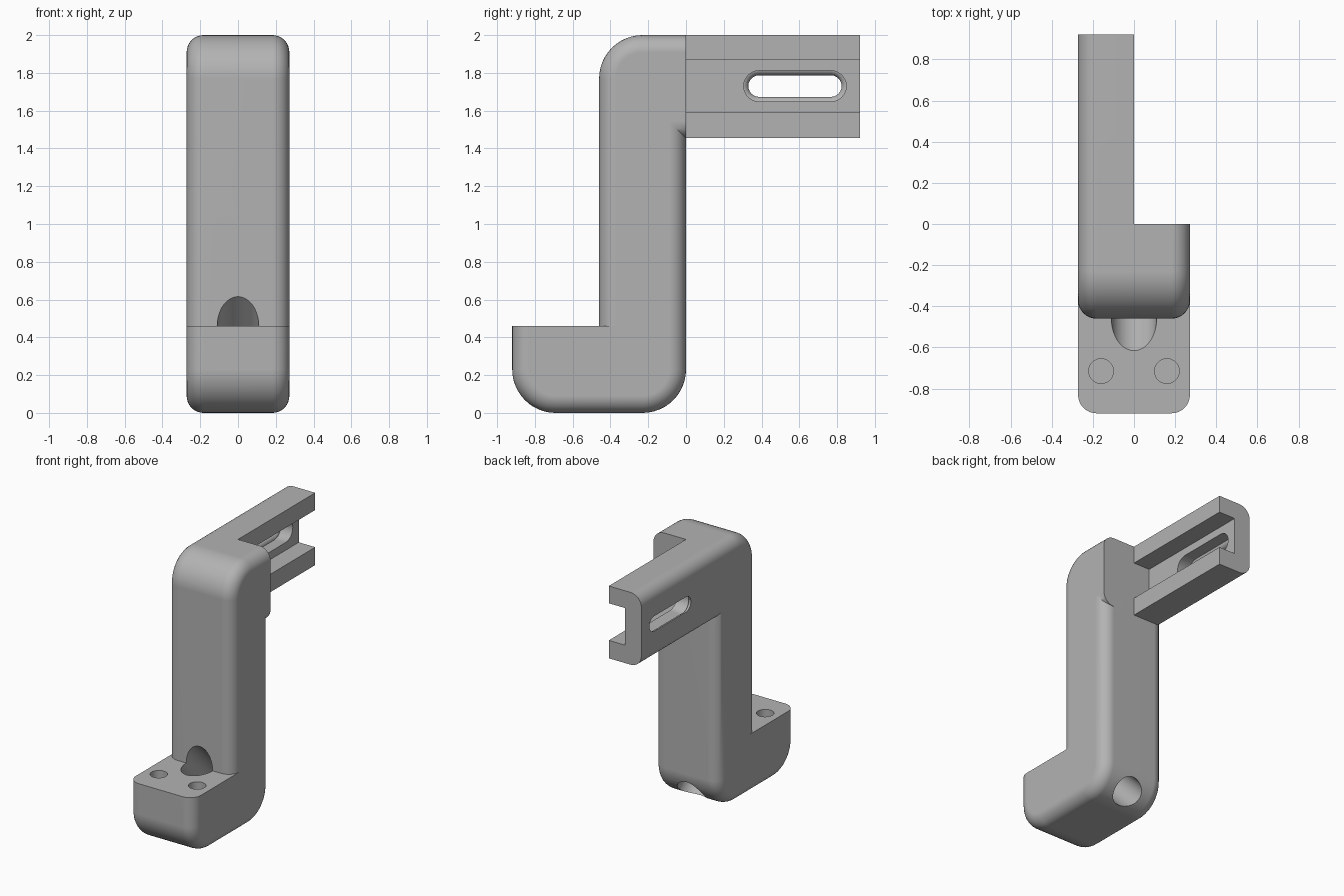
import bpy
import bmesh
from math import sin, cos, pi, sqrt, radians
from mathutils import Vector

if "Cube" in bpy.data.objects:
    bpy.data.objects.remove(bpy.data.objects["Cube"])

HALF = 0.272      # half width
EDGE = 0.09       # side edge rounding
BEND = 0.23       # large corner radius
FRONT, COLUMN, BACK = -0.92, -0.46, 0.92
FOOT_TOP, ARM_BOTTOM, TOP = 0.46, 1.455, 2.0

grey = bpy.data.materials.new("mid grey")
grey.use_nodes = True
colour = (0.45, 0.45, 0.45, 1)
grey.diffuse_color = colour
grey.node_tree.nodes["Principled BSDF"].inputs["Base Color"].default_value = colour


def loft(name, loops):
    """Skin a closed solid through matching loops of points."""
    bm = bmesh.new()
    rings = [[bm.verts.new(p) for p in loop] for loop in loops]
    n = len(rings[0])
    for a, b in zip(rings, rings[1:]):
        for i in range(n):
            j = (i + 1) % n
            bm.faces.new((a[i], a[j], b[j], b[i]))
    bm.faces.new(rings[0][::-1])
    bm.faces.new(rings[-1])
    bmesh.ops.recalc_face_normals(bm, faces=bm.faces)
    mesh = bpy.data.meshes.new(name)
    bm.to_mesh(mesh)
    bm.free()
    mesh.materials.append(grey)
    obj = bpy.data.objects.new(name, mesh)
    bpy.context.collection.objects.link(obj)
    return obj


def arc(cy, cz, r, start, end, steps=12):
    angles = [radians(start + (end - start) * i / steps) for i in range(steps + 1)]
    return [(cy + r * cos(a), cz + r * sin(a)) for a in angles]


def outline(d):
    """Side outline shrunk by d, keeping the foot top and arm end in place."""
    r = BEND - d
    return ([(FRONT + d, FOOT_TOP), (COLUMN + d, FOOT_TOP)]
            + arc(COLUMN + BEND, TOP - BEND, r, 180, 90)
            + [(BACK, TOP - d), (BACK, ARM_BOTTOM + d), (-d, ARM_BOTTOM + d)]
            + arc(-BEND, BEND, r, 0, -90)
            + arc(FRONT + BEND, BEND, r, -90, -180))


def box(name, lo, hi):
    def ring(z):
        return [(lo[0], lo[1], z), (hi[0], lo[1], z), (hi[0], hi[1], z), (lo[0], hi[1], z)]
    return loft(name, [ring(lo[2]), ring(hi[2])])


def drill(name, start, end, r, steps=48):
    start, end = Vector(start), Vector(end)
    turn = (end - start).to_track_quat('Z', 'Y')
    ring = [turn @ Vector((r * cos(2 * pi * i / steps), r * sin(2 * pi * i / steps), 0))
            for i in range(steps)]
    return loft(name, [[c + p for p in ring] for c in (start, end)])


def slot_ring(x, r):
    pts = arc(0.767, 1.73, r, -90, 90) + arc(0.387, 1.73, r, 90, 270)
    return [(x, y, z) for y, z in pts]


# Bracket: foot, column and arm with rounded sides
sections = []
for i in range(9):
    a = pi / 2 * i / 8
    sections.append((-HALF + EDGE * (1 - cos(a)), EDGE * (1 - sin(a))))
sections += [(-x, d) for x, d in reversed(sections)]
bracket = loft("bracket", [[(x, y, z) for y, z in outline(d)] for x, d in sections])

# Slot with a rounded outer rim
rim = 0.035
slot = [slot_ring(-0.4, 0.057 + rim)]
for i in range(7):
    a = pi / 2 * i / 6
    slot.append(slot_ring(-HALF + rim * sin(a), 0.057 + rim * (1 - cos(a))))
slot.append(slot_ring(0.1, 0.057))

cutters = [
    box("arm_half_cutter", (0, 0, 1.4), (0.5, 1.2, 2.2)),
    box("channel_cutter", (-0.137, 0, 1.59), (0.2, 1.2, 1.87)),
    loft("slot_cutter", slot),
    drill("cable_hole_cutter", (0, -0.86, 0.86), (0, 0.3, -0.3), 0.11),
]
for side in (-1, 1):
    cutters.append(drill("screw_hole_cutter", (side * 0.16, -0.715, 0.2),
                         (side * 0.16, -0.715, 0.6), 0.06))

# Cut the openings
bpy.ops.object.select_all(action='DESELECT')
bpy.context.view_layer.objects.active = bracket
bracket.select_set(True)
for cutter in cutters:
    cutter.hide_render = True
    mod = bracket.modifiers.new("cut", 'BOOLEAN')
    mod.operation = 'DIFFERENCE'
    mod.solver = 'EXACT'
    mod.object = cutter
    bpy.ops.object.modifier_apply(modifier=mod.name)
    bpy.data.objects.remove(cutter)

# Smooth the rounds, keep flats and cut edges crisp
bpy.ops.object.shade_smooth_by_angle(angle=radians(30))
normals = bracket.modifiers.new("flat_normals", 'WEIGHTED_NORMAL')
normals.keep_sharp = True
